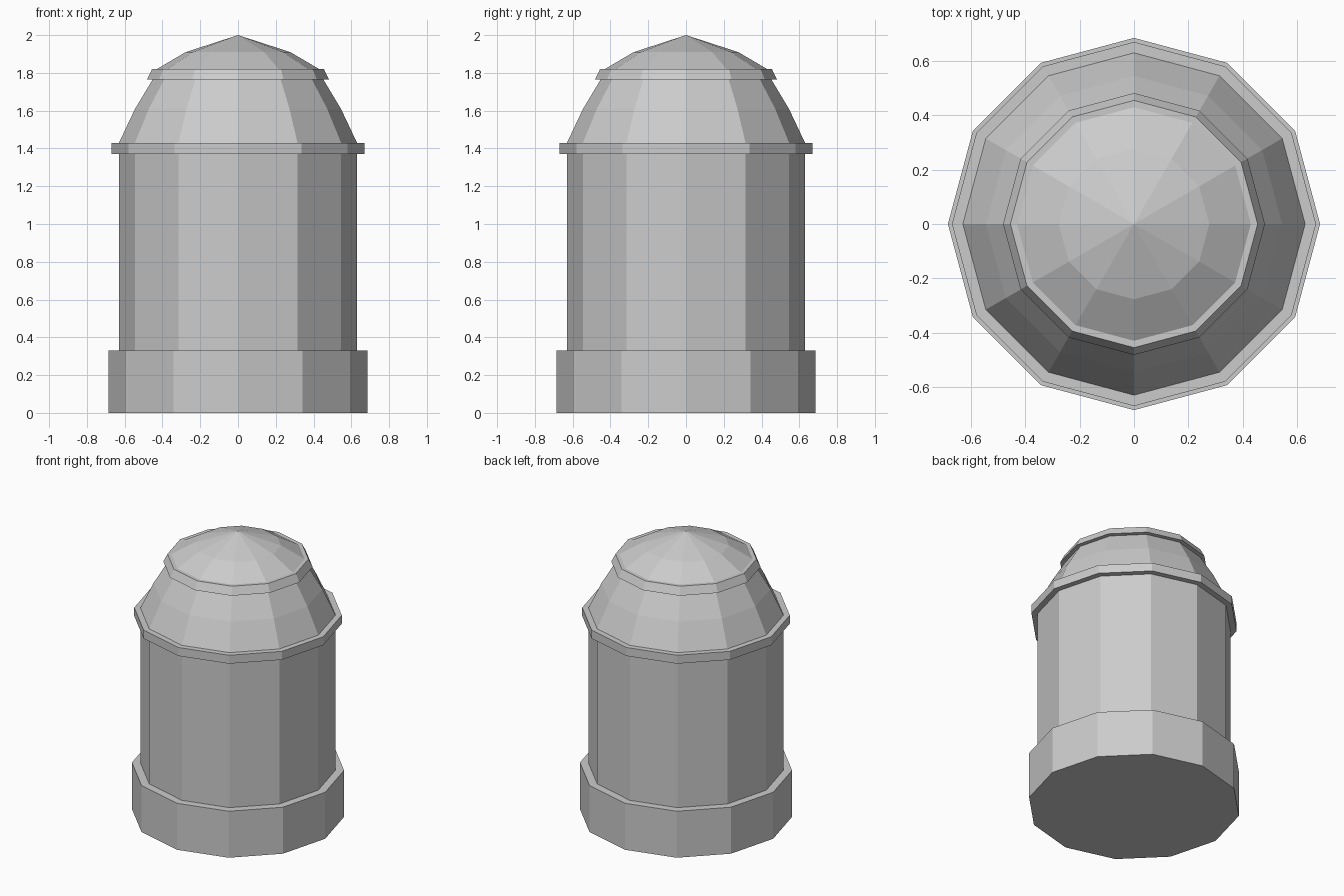
import bpy, bmesh
from math import cos, sin, tau

if "Cube" in bpy.data.objects:
    bpy.data.objects.remove(bpy.data.objects["Cube"])

SIDES = 12


def lathe(name, profile):
    """Spin (radius, z) points, listed bottom to top, into a flat-faced shell."""
    bm = bmesh.new()
    rings = []
    for r, z in profile:
        if r == 0:
            rings.append([bm.verts.new((0, 0, z))] * SIDES)
        else:
            rings.append([bm.verts.new((r * cos(tau * i / SIDES), r * sin(tau * i / SIDES), z))
                          for i in range(SIDES)])
    for low, high in zip(rings, rings[1:]):
        for i in range(SIDES):
            j = (i + 1) % SIDES
            corners = dict.fromkeys((low[i], low[j], high[j], high[i]))
            bm.faces.new(list(corners))
    mesh = bpy.data.meshes.new(name)
    bm.to_mesh(mesh)
    bm.free()
    obj = bpy.data.objects.new(name, mesh)
    bpy.context.collection.objects.link(obj)
    return obj


# Each shell meets the next one along a shared ring, bottom to top
lathe("base", [(0, 0), (0.685, 0), (0.685, 0.33), (0.63, 0.33)])
lathe("body", [(0.63, 0.33), (0.63, 1.37)])
lathe("shoulder_band", [(0.63, 1.37), (0.67, 1.37), (0.67, 1.43), (0.63, 1.43)])
lathe("lower_dome", [(0.63, 1.43), (0.545, 1.61), (0.452, 1.765)])
lathe("cap_band", [(0.452, 1.765), (0.482, 1.765), (0.455, 1.82), (0.43, 1.82)])
lathe("upper_dome", [(0.43, 1.82), (0.277, 1.91), (0, 2.0)])
